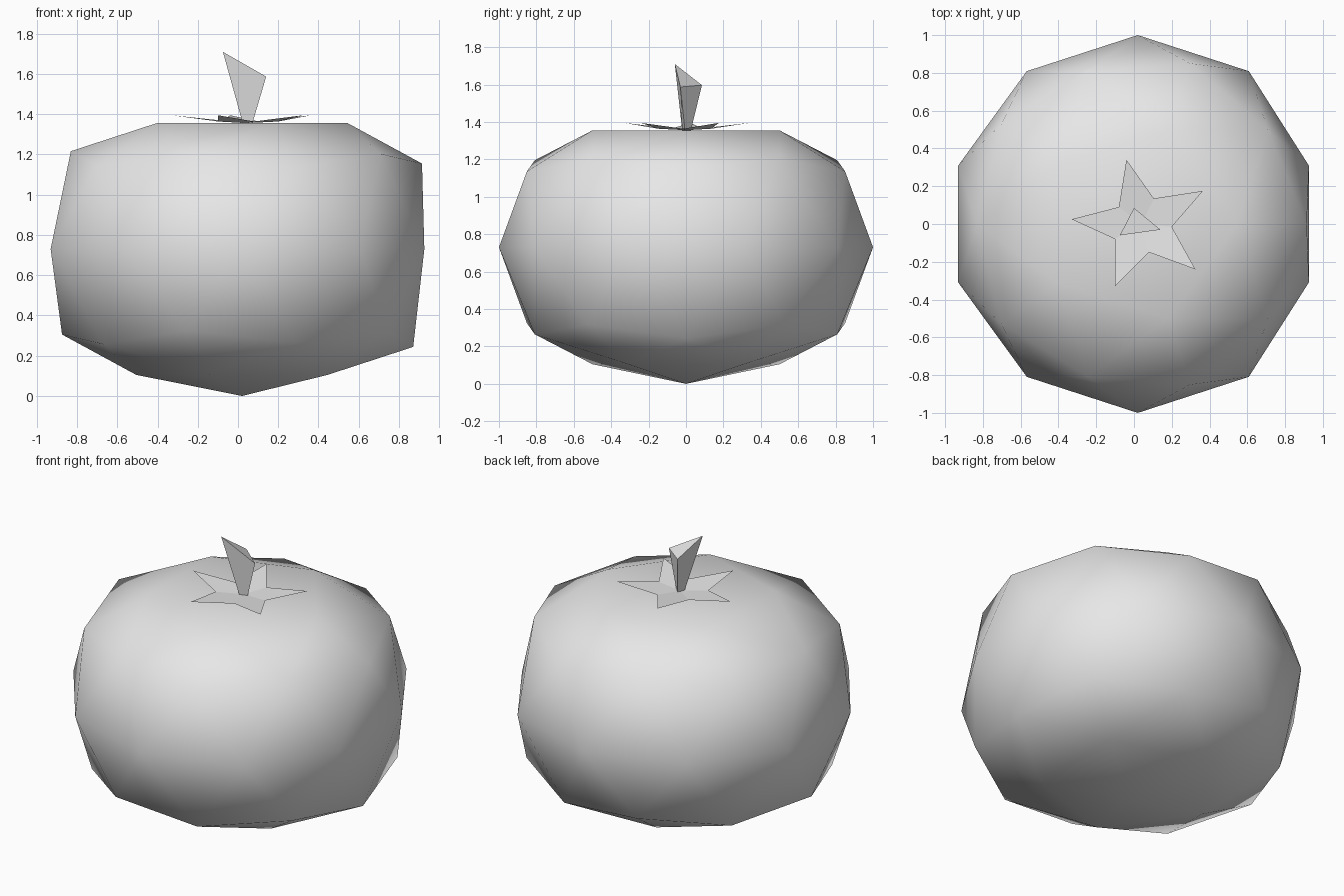
import bpy
import bmesh
from mathutils import Vector

# Remove the default cube
cube = bpy.data.objects.get("Cube")
if cube:
    bpy.data.objects.remove(cube, do_unlink=True)

# Single plain colour
grey = bpy.data.materials.new("light_grey")
grey.use_nodes = True
colour = (0.8, 0.8, 0.8, 1)
grey.diffuse_color = colour
grey.node_tree.nodes["Principled BSDF"].inputs["Base Color"].default_value = colour

CENTRE = Vector((0.02, 0, 0.73))


def finish(bm, name, smooth):
    """Turn a bmesh into a named object with the shared material."""
    mesh = bpy.data.meshes.new(name)
    for face in bm.faces:
        face.smooth = smooth
    bm.to_mesh(mesh)
    bm.free()
    mesh.materials.append(grey)
    obj = bpy.data.objects.new(name, mesh)
    bpy.context.collection.objects.link(obj)
    return obj


# Fruit body: low icosphere, flattened on top, slightly pinched on one side
bm = bmesh.new()
bmesh.ops.create_icosphere(bm, subdivisions=2, radius=1)
for v in bm.verts:
    x, y, z = v.co
    h = abs(z)
    if h > 0.95:                      # poles
        squash = 0.62 if z > 0 else 0.73
    elif h > 0.7:                     # rings next to the poles
        squash = 0.735
    elif h > 0.5:                     # shoulder midpoints
        squash = 0.925 - 0.05 * abs(y)
    else:                             # shoulder corners and equator
        squash = 0.95 - 0.05 * abs(y)
    v.co.z = z * squash
    if h < 0.1 and x > 0.9:
        v.co.x -= 0.045
    v.co += CENTRE
finish(bm, "fruit_body", True)

# Leaf star: five kite-shaped leaves, cupped upwards around the stem
tips = [(-0.04, 0.34), (0.365, 0.175), (0.325, -0.24), (-0.1, -0.33), (-0.33, 0.025)]
notches = [(0.105, 0.135), (0.2, -0.015), (0.08, -0.15), (-0.1, -0.08), (-0.08, 0.09)]
bm = bmesh.new()
middle = bm.verts.new((0.04, 0, 1.356))
tip_verts = [bm.verts.new((x, y, 1.395)) for x, y in tips]
notch_verts = [bm.verts.new((x, y, 1.364)) for x, y in notches]
for i in range(5):
    bm.faces.new((middle, notch_verts[i], tip_verts[i], notch_verts[i - 1]))
bmesh.ops.recalc_face_normals(bm, faces=bm.faces)
if sum(f.normal.z for f in bm.faces) < 0:
    bmesh.ops.reverse_faces(bm, faces=bm.faces)
finish(bm, "leaf_star", False)

# Stem: three-sided, flaring to a slanted cut
base = [(0.025, -0.02, 1.35), (0.07, -0.005, 1.35), (0.04, 0.025, 1.35)]
top = [(-0.075, -0.06, 1.71), (0.14, -0.03, 1.587), (0, 0.085, 1.597)]
bm = bmesh.new()
low = [bm.verts.new(p) for p in base]
high = [bm.verts.new(p) for p in top]
for i in range(3):
    j = (i + 1) % 3
    bm.faces.new((low[i], low[j], high[j], high[i]))
bm.faces.new(high)
finish(bm, "stem", False)
